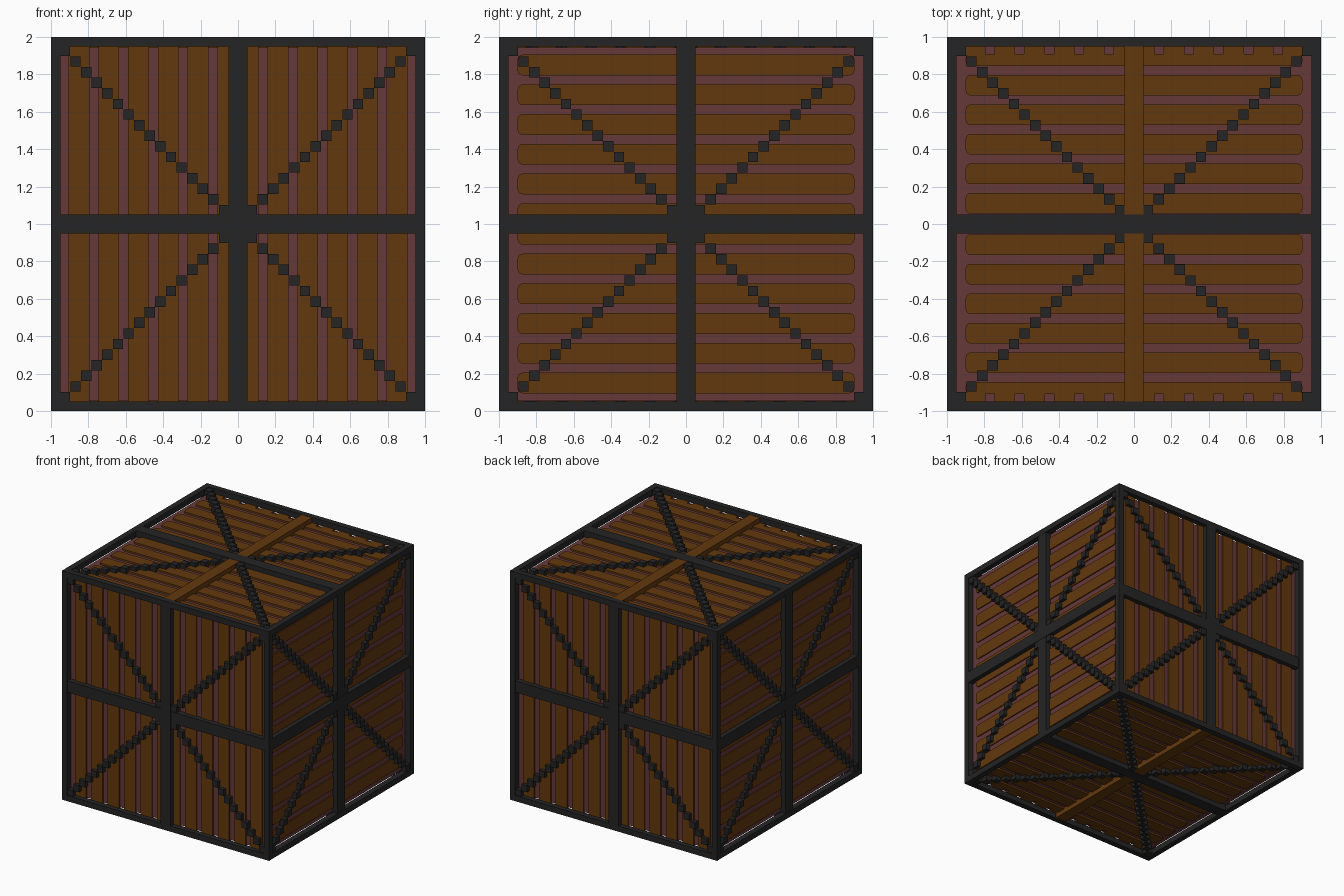
import bpy, bmesh
from mathutils import Matrix, Vector

if "Cube" in bpy.data.objects:
    bpy.data.objects.remove(bpy.data.objects["Cube"], do_unlink=True)


def material(name, rgb):
    m = bpy.data.materials.new(name)
    m.use_nodes = True
    m.diffuse_color = (*rgb, 1)
    bsdf = m.node_tree.nodes["Principled BSDF"]
    bsdf.inputs["Base Color"].default_value = (*rgb, 1)
    bsdf.inputs["Roughness"].default_value = 0.8
    return m


IRON = material("dark iron", (0.018, 0.018, 0.018))
WOOD = material("brown wood", (0.125, 0.04, 0.004))
CORE = material("dull plum", (0.13, 0.04, 0.042))


def boxes(name, mat, items, round_axis=None):
    """Build one object from (centre, size) boxes standing on z = 0."""
    bm = bmesh.new()
    for centre, size in items:
        verts = bmesh.ops.create_cube(bm, size=1)["verts"]
        for v in verts:
            v.co = Vector([c + a * s for c, a, s in zip(centre, v.co, size)]) + Vector((0, 0, 1))
        if round_axis is not None:
            edges = {e for v in verts for e in v.link_edges}
            ends = [e for e in edges
                    if abs((e.verts[0].co - e.verts[1].co).normalized()[round_axis]) > 0.9]
            bmesh.ops.bevel(bm, geom=ends, offset=0.025, segments=3, profile=0.5,
                            affect='EDGES')
    mesh = bpy.data.meshes.new(name)
    bm.to_mesh(mesh)
    bm.free()
    mesh.materials.append(mat)
    obj = bpy.data.objects.new(name, mesh)
    bpy.context.collection.objects.link(obj)
    return obj


def vec(axis, along, b, c):
    """Vector with one value on the given axis and b, c on the next two."""
    v = [0, 0, 0]
    v[axis], v[(axis + 1) % 3], v[(axis + 2) % 3] = along, b, c
    return v


SIGNS = (-1, 1)

# Inner box
boxes("inner_box", CORE, [((0, 0, 0), (1.9, 1.9, 1.89))])

# Planks: upright on front and back, level on the sides, across on top and bottom
rows = [s * (0.055 + 0.159 * k) for k in range(6) for s in SIGNS]
boxes("front_and_back_planks", WOOD,
      [((x, s * 0.93, 0), (0.11, 0.06, 1.91)) for x in rows for s in SIGNS])
boxes("side_planks", WOOD,
      [((s * 0.93, 0, z), (0.06, 1.8, 0.11)) for z in rows for s in SIGNS], 0)
lid_rows = [s * (0.11 + 0.158 * k) for k in range(5) for s in SIGNS]
lid = [((0, y, s * 0.93), (1.8, 0.11, 0.06)) for y in lid_rows for s in SIGNS]
lid += [((0, t * 0.877, s * 0.93), (1.8, 0.065, 0.06)) for t in SIGNS for s in SIGNS]
boxes("top_and_bottom_planks", WOOD, lid, 2)

# Frame along the twelve edges
boxes("edge_frame", IRON,
      [(vec(a, 0, s * 0.975, t * 0.975), vec(a, 2, 0.05, 0.05))
       for a in range(3) for s in SIGNS for t in SIGNS])

# Middle bars crossing each face; one bar on top and bottom is wood
iron_bars, wood_bars = [], []
for a in range(3):
    for s in SIGNS:
        iron_bars.append((vec(a, s * 0.97, 0, 0),
                          vec(a, 0.06, 1.9, 0.1)))
        cross = (vec(a, s * 0.968, 0, 0), vec(a, 0.06, 0.1, 1.9))
        (wood_bars if a == 2 else iron_bars).append(cross)
boxes("middle_bars", IRON, iron_bars)
boxes("wooden_middle_bars", WOOD, wood_bars)

# Diagonal chains of small blocks on every face
chain = []
for a in range(3):
    for s in SIGNS:
        for i in range(16):
            d = 0.075 + i * 0.85 / 15
            chain += [(vec(a, s * 0.965, p * d, q * d), (0.055, 0.055, 0.055))
                      for p in SIGNS for q in SIGNS]
boxes("diagonal_chains", IRON, chain)
